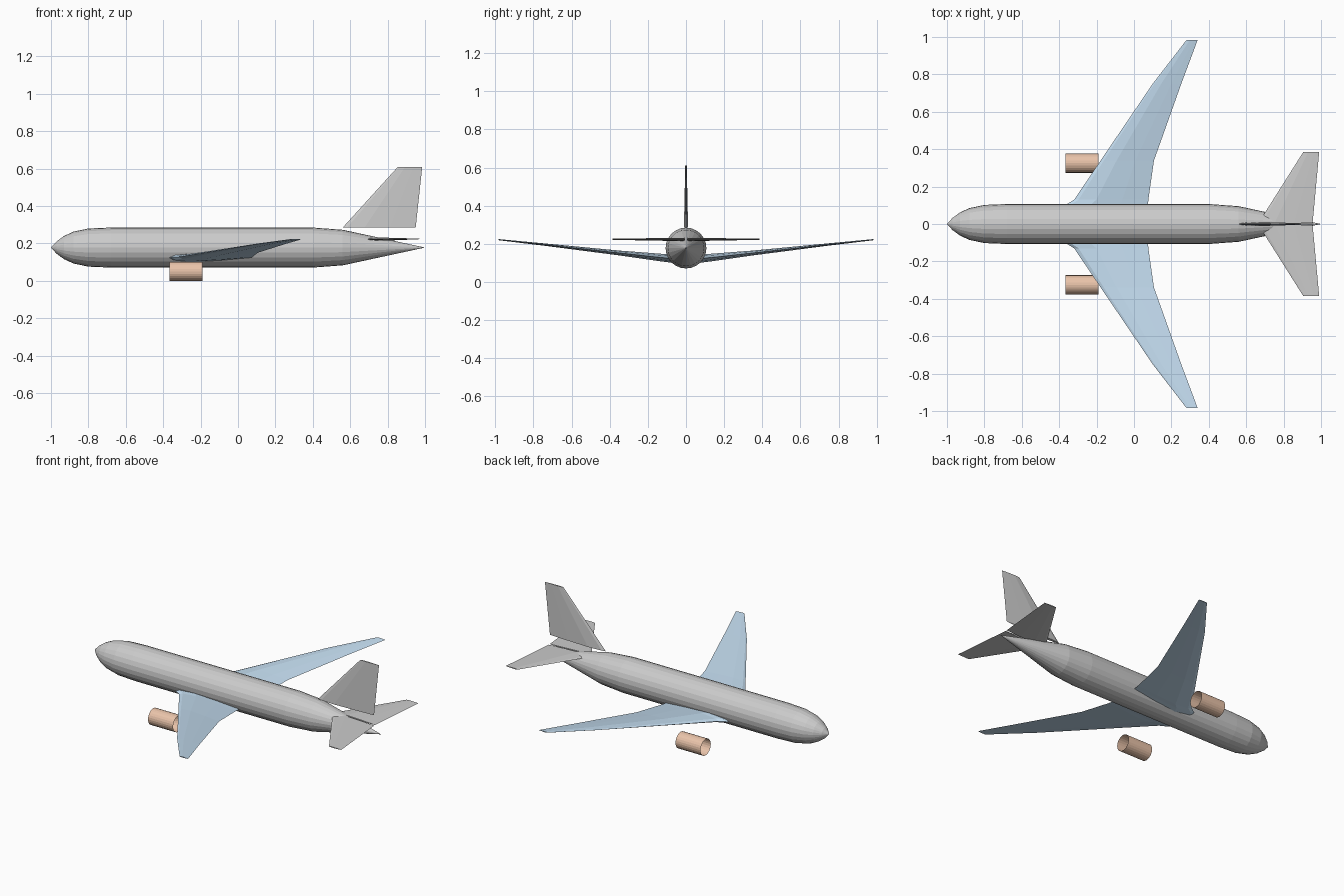
import bpy, bmesh, math

if "Cube" in bpy.data.objects:
    bpy.data.objects.remove(bpy.data.objects["Cube"])

# half-profile of a wing section: (chord fraction, thickness fraction)
FOIL = [(0, 0), (0.06, 0.55), (0.3, 1), (0.65, 0.6), (1, 0),
        (0.65, -0.6), (0.3, -1), (0.06, -0.55)]


def material(name, rgb):
    m = bpy.data.materials.new(name)
    m.diffuse_color = (*rgb, 1)
    m.use_nodes = True
    m.node_tree.nodes["Principled BSDF"].inputs["Base Color"].default_value = m.diffuse_color
    return m


def loft(name, rings, caps=True, mat=None, mirror=False):
    """Skin a list of equal-length point rings; optionally mirror across y = 0."""
    bm = bmesh.new()
    loops = [[bm.verts.new(p) for p in r] for r in rings]
    n = len(loops[0])
    for a, b in zip(loops, loops[1:]):
        for i in range(n):
            j = (i + 1) % n
            bm.faces.new((a[i], a[j], b[j], b[i]))
    if caps:
        bm.faces.new(loops[0])
        bm.faces.new(loops[-1])
    bmesh.ops.remove_doubles(bm, verts=bm.verts, dist=1e-5)
    bmesh.ops.recalc_face_normals(bm, faces=bm.faces)
    me = bpy.data.meshes.new(name)
    bm.to_mesh(me)
    bm.free()
    ob = bpy.data.objects.new(name, me)
    bpy.context.collection.objects.link(ob)
    if mat:
        me.materials.append(mat)
    if mirror:
        mod = ob.modifiers.new("mirror", 'MIRROR')
        mod.use_axis = (False, True, False)
        mod.use_mirror_merge = False
    return ob


def circle(x, r, y, z, n=24):
    return [(x, y + r * math.cos(2 * math.pi * i / n),
             z + r * math.sin(2 * math.pi * i / n)) for i in range(n)]


def foil(lead, trail, y, z, half):
    return [(lead + (trail - lead) * c, y, z + half * t) for c, t in FOIL]


blue = material("wing_blue", (0.55, 0.72, 0.87))
copper = material("engine_copper", (0.82, 0.55, 0.40))

# fuselage: nose, long tube, tapering tail cone
body = [(-1, 0), (-0.97, 0.033), (-0.93, 0.062), (-0.88, 0.085), (-0.8, 0.102),
        (-0.68, 0.107), (0.4, 0.107), (0.56, 0.095), (1, 0)]
loft("fuselage", [circle(x, r, 0, 0.178) for x, r in body], caps=False)

# swept wings with rising tips
wing = [(-0.38, 0.07, 0.07, 0.122, 0.022), (-0.36, 0.075, 0.105, 0.126, 0.021),
        (-0.32, 0.077, 0.13, 0.128, 0.02), (-0.178, 0.107, 0.34, 0.151, 0.013),
        (0.1, 0.253, 0.75, 0.197, 0.006), (0.28, 0.34, 0.983, 0.222, 0.003)]
loft("wings", [foil(*s) for s in wing], mat=blue, mirror=True)

# horizontal tailplane
tail = [(0.665, 0.955, 0.005, 0.223, 0.009), (0.905, 0.99, 0.385, 0.224, 0.003)]
loft("tailplane", [foil(*s) for s in tail], mirror=True)

# vertical fin: same section with thickness along y
fin = [(0.56, 0.95, 0.285, 0, 0.011), (0.855, 0.985, 0.61, 0, 0.004)]
loft("tail_fin", [[(x, t, h) for x, h, t in foil(*s)] for s in fin])

# open engine tubes below the wings
loft("engines", [circle(x, 0.051, 0.325, 0.051) for x in (-0.365, -0.19)],
     caps=False, mat=copper, mirror=True)
